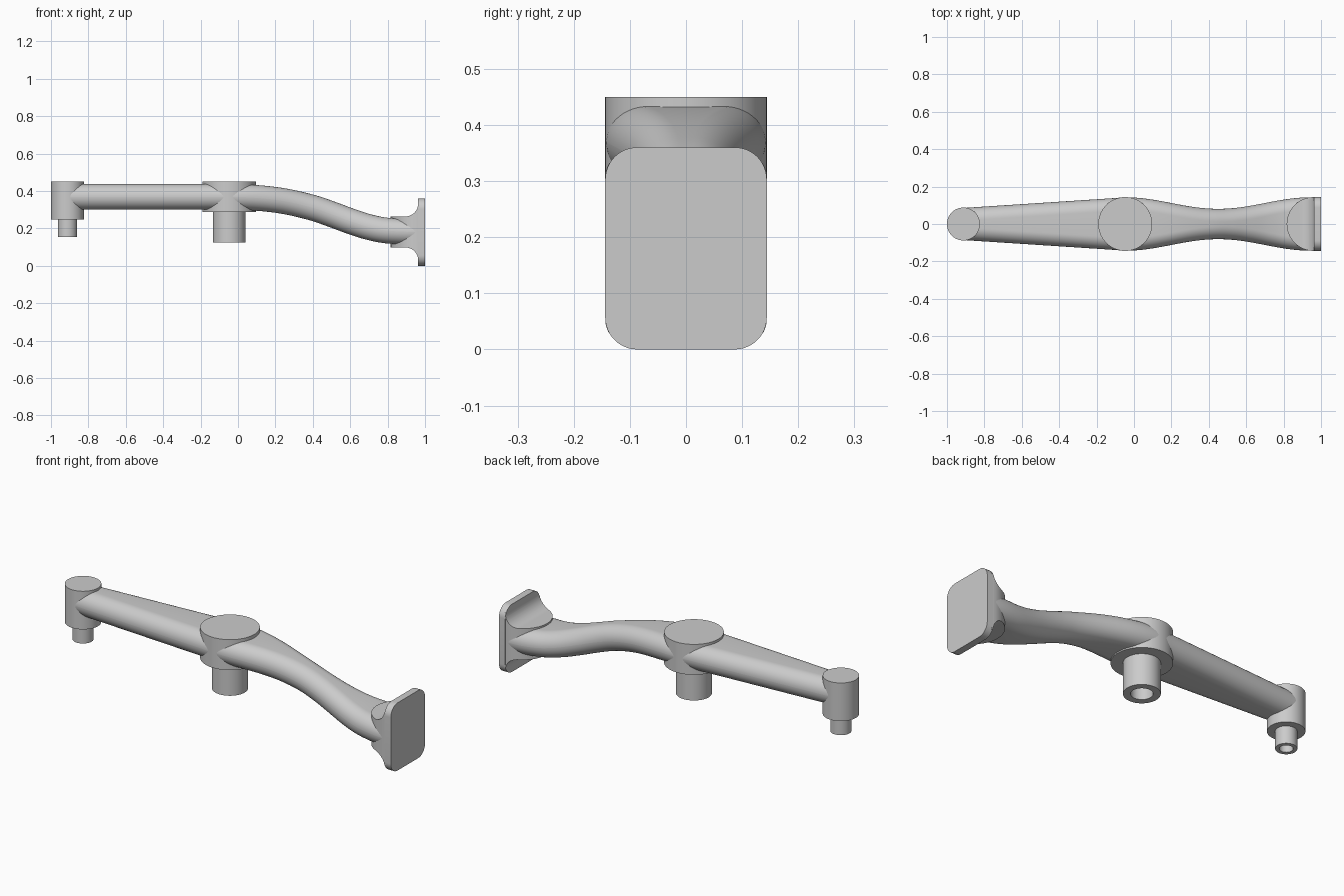
import bpy, bmesh, math
from mathutils import Vector

if "Cube" in bpy.data.objects:
    bpy.data.objects.remove(bpy.data.objects["Cube"])


def make(name, bm):
    bmesh.ops.remove_doubles(bm, verts=bm.verts, dist=1e-6)
    bmesh.ops.recalc_face_normals(bm, faces=bm.faces)
    me = bpy.data.meshes.new(name)
    bm.to_mesh(me)
    bm.free()
    ob = bpy.data.objects.new(name, me)
    bpy.context.collection.objects.link(ob)
    return ob


def smooth(ob, angle=35):
    bpy.ops.object.select_all(action='DESELECT')
    ob.select_set(True)
    bpy.context.view_layer.objects.active = ob
    bpy.ops.object.shade_smooth_by_angle(angle=math.radians(angle))


def loft(name, rings):
    """Skin closed rings of points and cap both ends."""
    bm = bmesh.new()
    vs = [[bm.verts.new(p) for p in ring] for ring in rings]
    n = len(vs[0])
    for a, b in zip(vs, vs[1:]):
        for i in range(n):
            j = (i + 1) % n
            bm.faces.new((a[i], a[j], b[j], b[i]))
    bm.faces.new(vs[0])
    bm.faces.new(vs[-1])
    return make(name, bm)


def lathe(name, cx, profile, seg=72):
    """Revolve (radius, z) points about a vertical axis at x = cx."""
    bm = bmesh.new()
    vs = [bm.verts.new((cx + r, 0, z)) for r, z in profile]
    es = [bm.edges.new(p) for p in zip(vs, vs[1:])]
    bmesh.ops.spin(bm, geom=vs + es, cent=(cx, 0, 0), axis=(0, 0, 1),
                   angle=2 * math.pi, steps=seg)
    return make(name, bm)


def arc(cx, cy, r, a0, a1, n=12):
    return [(cx + r * math.cos(math.radians(a0 + (a1 - a0) * i / n)),
             cy + r * math.sin(math.radians(a0 + (a1 - a0) * i / n))) for i in range(n + 1)]


def rounded(hw, hh, r, cy=0.0, n=12):
    pts = []
    for k, (sx, sy) in enumerate([(1, 1), (-1, 1), (-1, -1), (1, -1)]):
        pts += arc(sx * (hw - r), cy + sy * (hh - r), r, 90 * k, 90 * k + 90, n)
    return pts


def intersect(ob, cutter):
    m = ob.modifiers.new("trim", 'BOOLEAN')
    m.operation, m.solver, m.object = 'INTERSECT', 'EXACT', cutter
    bpy.context.view_layer.objects.active = ob
    bpy.ops.object.modifier_apply(modifier=m.name)
    bpy.data.objects.remove(cutter)


# Bosses with hollow pins underneath
def boss(name, x, r, top, bottom, pin_r, pin_bottom, hole_r):
    smooth(lathe(name, x, [(0, top), (r, top), (r, bottom), (pin_r, bottom),
                           (pin_r, pin_bottom), (hole_r, pin_bottom),
                           (hole_r, bottom), (0, bottom)]))


boss("end_boss", -0.912, 0.088, 0.45, 0.247, 0.051, 0.155, 0.032)
boss("pivot_boss", -0.047, 0.144, 0.45, 0.288, 0.087, 0.125, 0.052)

# Arm: flat top and bottom, fully rounded sides, swept along an S path
path = [(-0.05, .3685), (.1, .363), (.25, .345), (.4, .310), (.5, .276),
        (.6, .239), (.7, .207), (.8, .188), (.97, .181)]
HALF = 0.0685


def centre(x):
    if x <= path[0][0]:
        return path[0][1]
    slope = [0] + [(path[i + 1][1] - path[i - 1][1]) / (path[i + 1][0] - path[i - 1][0])
                   for i in range(1, len(path) - 1)] + [0]
    for i in range(len(path) - 1):
        (x0, z0), (x1, z1) = path[i], path[i + 1]
        if x <= x1 + 1e-9:
            h, t = x1 - x0, (x - x0) / (x1 - x0)
            return ((2*t**3 - 3*t*t + 1) * z0 + (t**3 - 2*t*t + t) * h * slope[i]
                    + (3*t*t - 2*t**3) * z1 + (t**3 - t*t) * h * slope[i + 1])
    return path[-1][1]


def width(x):
    if x < -0.05:
        return 0.086 + (0.142 - 0.086) * (x + 0.91) / 0.86
    return 0.112 + 0.031 * math.cos(2 * math.pi * (x + 0.05))


def section(x):
    e = 0.005
    t = Vector((2 * e, 0, centre(min(x + e, .97)) - centre(x - e))).normalized()
    up = Vector((-t.z, 0, t.x))
    c = Vector((x, 0, centre(x)))
    return [c + Vector((0, y, 0)) + up * z for y, z in rounded(width(x), HALF, HALF - 1e-4)]


xs = [-0.91 + 0.86 * i / 16 for i in range(16)] + [-0.05 + 1.02 * i / 60 for i in range(61)]
smooth(loft("arm", [section(x) for x in xs]), 30)

# Mounting plate
plate = rounded(0.144, 0.18, 0.057, 0.18)
smooth(loft("mounting_plate", [[(x, y, z) for y, z in plate] for x in (0.963, 1.0)]))

# Foot: filleted profile trimmed to a round nose and to the plate outline
mid, half, fil = 0.181, 0.083, 0.068
profile = ([(0.79, mid + half)] + arc(0.963 - fil, mid + half + fil, fil, -90, 0, 16)
           + [(0.97, mid + half + fil), (0.97, mid - half - fil)]
           + arc(0.963 - fil, mid - half - fil, fil, 0, 90, 16) + [(0.79, mid - half)])
foot = loft("plate_foot", [[(x, y, z) for x, z in profile] for y in (-0.2, 0.2)])
intersect(foot, lathe("nose_cutter", 0.96, [(0, 0.6), (0.1435, 0.6), (0.1435, -0.2), (0, -0.2)], 96))
outline = rounded(0.1445, 0.1805, 0.057, 0.18)
intersect(foot, loft("outline_cutter", [[(x, y, z) for y, z in outline] for x in (0.7, 1.2)]))
smooth(foot)
